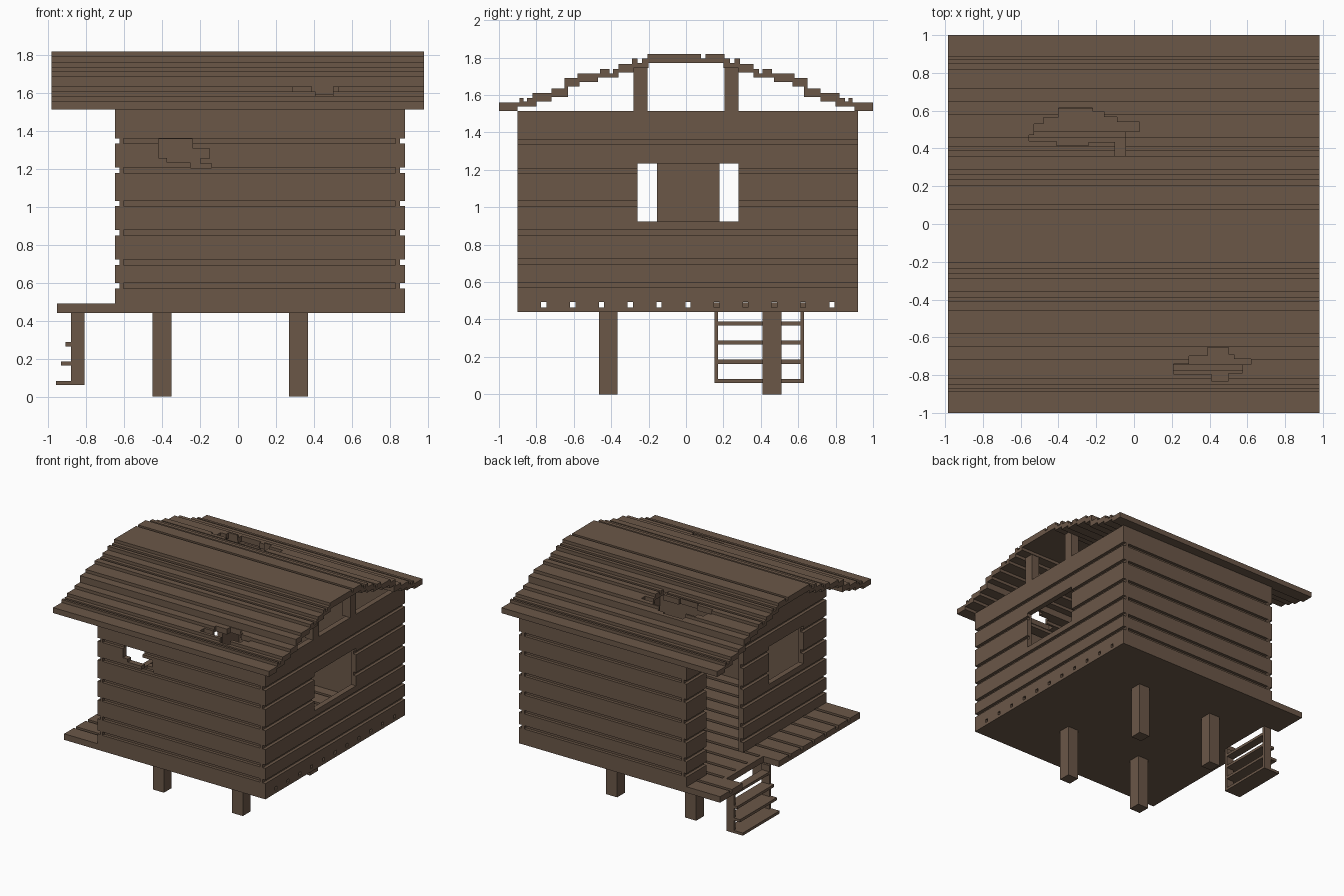
import bpy, bmesh
from mathutils import Vector

cube = bpy.data.objects.get("Cube")
if cube:
    bpy.data.objects.remove(cube, do_unlink=True)

wood = bpy.data.materials.new("brown_wood")
wood.use_nodes = True
COLOR = (0.147, 0.096, 0.064, 1)
wood.diffuse_color = COLOR
wood.node_tree.nodes["Principled BSDF"].inputs["Base Color"].default_value = COLOR


def add_prism(bm, points, direction):
    """Extrude a closed outline along a direction."""
    face = bm.faces.new([bm.verts.new(p) for p in points])
    moved = bmesh.ops.extrude_face_region(bm, geom=[face])["geom"]
    verts = [v for v in moved if isinstance(v, bmesh.types.BMVert)]
    bmesh.ops.translate(bm, vec=Vector(direction), verts=verts)


def add_box(bm, x0, x1, y0, y1, z0, z1):
    add_prism(bm, [(x0, y0, z0), (x1, y0, z0), (x1, y1, z0), (x0, y1, z0)], (0, 0, z1 - z0))


def make(name, boxes=(), prisms=()):
    bm = bmesh.new()
    for b in boxes:
        add_box(bm, *b)
    for points, direction in prisms:
        add_prism(bm, points, direction)
    bmesh.ops.recalc_face_normals(bm, faces=bm.faces)
    mesh = bpy.data.meshes.new(name)
    bm.to_mesh(mesh)
    bm.free()
    mesh.materials.append(wood)
    obj = bpy.data.objects.new(name, mesh)
    bpy.context.collection.objects.link(obj)
    return obj


def cut(obj, boxes=(), prisms=()):
    """Subtract boxes and prisms from an object, then discard the cutter."""
    cutter = make("cutter", boxes, prisms)
    cutter.hide_render = True
    mod = obj.modifiers.new("cut", 'BOOLEAN')
    mod.operation, mod.solver, mod.use_self = 'DIFFERENCE', 'EXACT', True
    mod.object = cutter
    graph = bpy.context.evaluated_depsgraph_get()
    mesh = bpy.data.meshes.new_from_object(obj.evaluated_get(graph))
    obj.modifiers.clear()
    obj.data = mesh
    bpy.data.objects.remove(cutter, do_unlink=True)


# Main dimensions
X0, X1, Y0, Y1 = -0.65, 0.88, -0.90, 0.92
FLOOR, DECK, WALL_TOP, T = 0.44, 0.49, 1.515, 0.045

# Cabin walls and inner floor
walls = make("cabin_walls", [(X0, X1, Y0, Y1, FLOOR, WALL_TOP)])
cut(walls, [(X0 + T, X1 - T, Y0 + T, Y1 - T, DECK, 1.7)])

# Window on each end and the doorway above the ladder
cut(walls, [(0.8, 1.0, -0.26, 0.28, 0.925, 1.235),
            (-0.8, -0.55, -0.60, -0.155, 0.925, 1.235),
            (-0.8, -0.55, 0.18, 0.66, DECK, 1.36)])

# Grooves between the wall boards
grooves = []
for z in (0.57, 0.695, 0.85, 1.005, 1.18, 1.335):
    top = z + 0.028
    grooves += [(X0 - 0.1, X0 + 0.025, -1.1, 1.1, z, top),
                (X1 - 0.025, X1 + 0.1, -1.1, 1.1, z, top),
                (-0.605, 0.83, -1.1, Y0 + 0.025, z, top),
                (-0.605, 0.83, Y1 - 0.025, 1.1, z, top)]
cut(walls, grooves)

# Broken gap in the front wall
gap = [(-.42, 1.36), (-.42, 1.26), (-.375, 1.26), (-.375, 1.235), (-.25, 1.235),
       (-.25, 1.205), (-.14, 1.205), (-.14, 1.23), (-.2, 1.23), (-.2, 1.255),
       (-.15, 1.255), (-.15, 1.31), (-.24, 1.31), (-.24, 1.36)]
cut(walls, prisms=[([(x, -1.0, z) for x, z in gap], (0, 0.2, 0))])

# Porch deck with a notch for the ladder
porch = make("porch_deck", [(-0.955, X0, Y0, Y1, FLOOR, DECK)])
cut(porch, [(-1.1, -0.81, 0.15, 0.63, 0.3, 0.6)])

# Gaps between the floor planks, shared by the cabin and the porch
plank_gaps = []
for i in range(11):
    y = -0.76 + i * 0.154
    start = -0.78 if 0.1 < y < 0.7 else -1.1
    plank_gaps.append((start, 1.1, y - 0.014, y + 0.014, 0.465, 0.493))
cut(walls, plank_gaps)
cut(porch, plank_gaps)

# Four stilts
make("stilts", [(x, x + 0.1, y, y + 0.1, 0, FLOOR)
                for x in (-0.45, 0.27) for y in (-0.465, 0.41)])

# Ladder rails and treads, the lower ones reaching further out
make("ladder_rails", [(-0.88, -0.81, y, y + 0.02, 0.06, FLOOR) for y in (0.152, 0.612)])
make("ladder_treads", [(x, -0.81, 0.152, 0.632, z, z + 0.022)
                       for x, z in ((-0.96, 0.06), (-0.935, 0.163),
                                    (-0.91, 0.265), (-0.88, 0.367))])

# Posts carrying the ridge
make("roof_posts", [(x, x + 0.075, y, y + 0.075, WALL_TOP, 1.755)
                    for x in (X0, X1 - 0.075) for y in (-0.28, 0.205)])


# Stepped roof: (outer y, height) for each board of one half
def stairs(steps):
    points, y = [], 0
    for y_end, z in steps:
        points += [(y, z), (y_end, z)]
        y = y_end
    return points


upper = stairs([(.205, 1.82), (.235, 1.795), (.26, 1.77), (.29, 1.795), (.36, 1.765),
                (.39, 1.74), (.41, 1.715), (.46, 1.74), (.58, 1.715), (.65, 1.69),
                (.72, 1.635), (.82, 1.61), (.85, 1.585), (.87, 1.565), (.89, 1.585),
                (1, 1.56)])[1:]
lower = stairs([(.2, 1.77), (.28, 1.745), (.36, 1.72), (.47, 1.695), (.57, 1.67),
                (.63, 1.645), (.72, 1.59), (.8, 1.565), (.9, 1.54), (1, 1.515)])[1:]
half = upper + lower[::-1]
profile = half + [(-y, z) for y, z in reversed(half)]
roof = make("roof", prisms=[([(-0.985, y, z) for y, z in profile], (1.967, 0, 0))])
cut(roof, [(-1.1, 1.1, 0.08, 0.103, 1.795, 1.9)])

# Broken holes in both roof slopes
front_hole = [(.21, -.795), (.21, -.74), (.29, -.74), (.29, -.70), (.39, -.70),
              (.39, -.655), (.5, -.655), (.5, -.69), (.53, -.69), (.53, -.715),
              (.62, -.715), (.62, -.745), (.575, -.745), (.575, -.79), (.5, -.79),
              (.5, -.83), (.41, -.83), (.41, -.795)]
back_hole = [(-.555, .44), (-.555, .47), (-.53, .47), (-.53, .53), (-.48, .53),
             (-.48, .565), (-.4, .565), (-.4, .615), (-.22, .615), (-.22, .595),
             (-.16, .595), (-.16, .567), (-.09, .567), (-.09, .54), (.03, .54),
             (.03, .49), (-.045, .49), (-.045, .36), (-.1, .36), (-.1, .435),
             (-.24, .435), (-.24, .415), (-.41, .415), (-.41, .44)]
for outline in (front_hole, back_hole):
    cut(roof, prisms=[([(x, y, 1.4) for x, y in outline], (0, 0, 0.6))])
